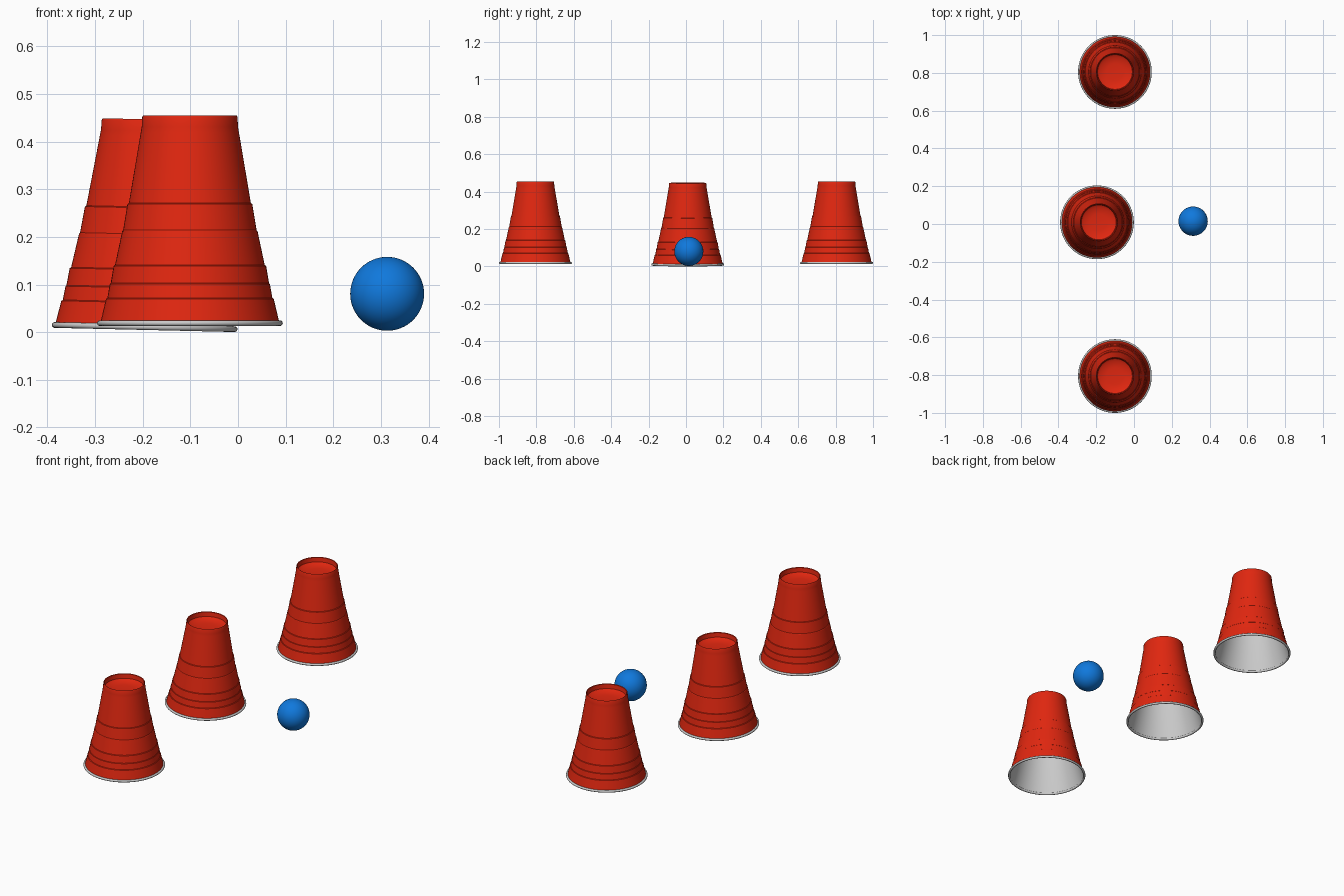
import bpy, math

if "Cube" in bpy.data.objects:
    bpy.data.objects.remove(bpy.data.objects["Cube"])

SEGMENTS = 96


def material(name, rgb):
    m = bpy.data.materials.new(name)
    m.diffuse_color = (*rgb, 1)
    m.use_nodes = True
    m.node_tree.nodes["Principled BSDF"].inputs["Base Color"].default_value = m.diffuse_color
    return m


red = material("red_plastic", (0.75, 0.02, 0.005))
blue = material("blue_rubber", (0.005, 0.19, 0.72))


def smooth(obj, angle=30):
    bpy.ops.object.select_all(action='DESELECT')
    obj.select_set(True)
    bpy.context.view_layer.objects.active = obj
    bpy.ops.object.shade_smooth_by_angle(angle=math.radians(angle))


def lathe(name, profile, loc, rot, mat=None):
    """Revolve (radius, z) points around z; a last point at radius 0 closes the end."""
    n = SEGMENTS
    verts, faces = [], []
    for r, z in profile:
        if r == 0:
            verts.append((0, 0, z))
        else:
            verts += [(r * math.cos(2 * math.pi * i / n),
                       r * math.sin(2 * math.pi * i / n), z) for i in range(n)]
    for k in range(len(profile) - 1):
        for i in range(n):
            a, b = k * n + i, k * n + (i + 1) % n
            if profile[k + 1][0] == 0:
                faces.append((a, b, (k + 1) * n))
            else:
                faces.append((a, b, b + n, a + n))
    mesh = bpy.data.meshes.new(name)
    mesh.from_pydata(verts, [], faces)
    obj = bpy.data.objects.new(name, mesh)
    bpy.context.collection.objects.link(obj)
    obj.location, obj.rotation_euler = loc, rot
    if mat:
        mesh.materials.append(mat)
    smooth(obj)
    return obj


# Cup outside from mouth up, with small stepped ridges, then the recessed base
shell = [(0.188, 0.0), (0.176, 0.051), (0.173, 0.053), (0.168, 0.082),
         (0.166, 0.084), (0.160, 0.120), (0.157, 0.122), (0.142, 0.193),
         (0.140, 0.195), (0.131, 0.250), (0.128, 0.252), (0.103, 0.400),
         (0.101, 0.412), (0.100, 0.432), (0.098, 0.436), (0.095, 0.434),
         (0.092, 0.412), (0.080, 0.404), (0.045, 0.400), (0, 0.399)]
# Pale lining just inside the shell, ordered so that it faces inward
lining = [(0.185, 0.0), (0.154, 0.120), (0.125, 0.250), (0.099, 0.394),
          (0.045, 0.393), (0, 0.393)]


def cup(prefix, loc, tilt=0):
    rot = (0, tilt, 0)
    lathe(prefix + "_shell", shell, loc, rot, red)
    inner = lathe(prefix + "_lining", lining, loc, rot)
    inner.data.flip_normals()
    # Rolled lip around the mouth
    bpy.ops.mesh.primitive_torus_add(major_radius=0.189, minor_radius=0.006,
                                     major_segments=SEGMENTS, minor_segments=12,
                                     location=loc, rotation=rot)
    lip = bpy.context.object
    lip.name = prefix + "_lip"
    smooth(lip, 60)


# Two outer cups and the slightly tilted middle one
for side, label in ((-1, "front"), (1, "back")):
    cup(label + "_cup", (-0.101, side * 0.805, 0.019))
cup("middle_cup", (-0.196, 0.009, 0.0107), 0.023)

# Ball
bpy.ops.mesh.primitive_uv_sphere_add(segments=64, ring_count=32, radius=0.0775,
                                     location=(0.313, 0.015, 0.0805))
ball = bpy.context.object
ball.name = "ball"
ball.data.materials.append(blue)
smooth(ball)
